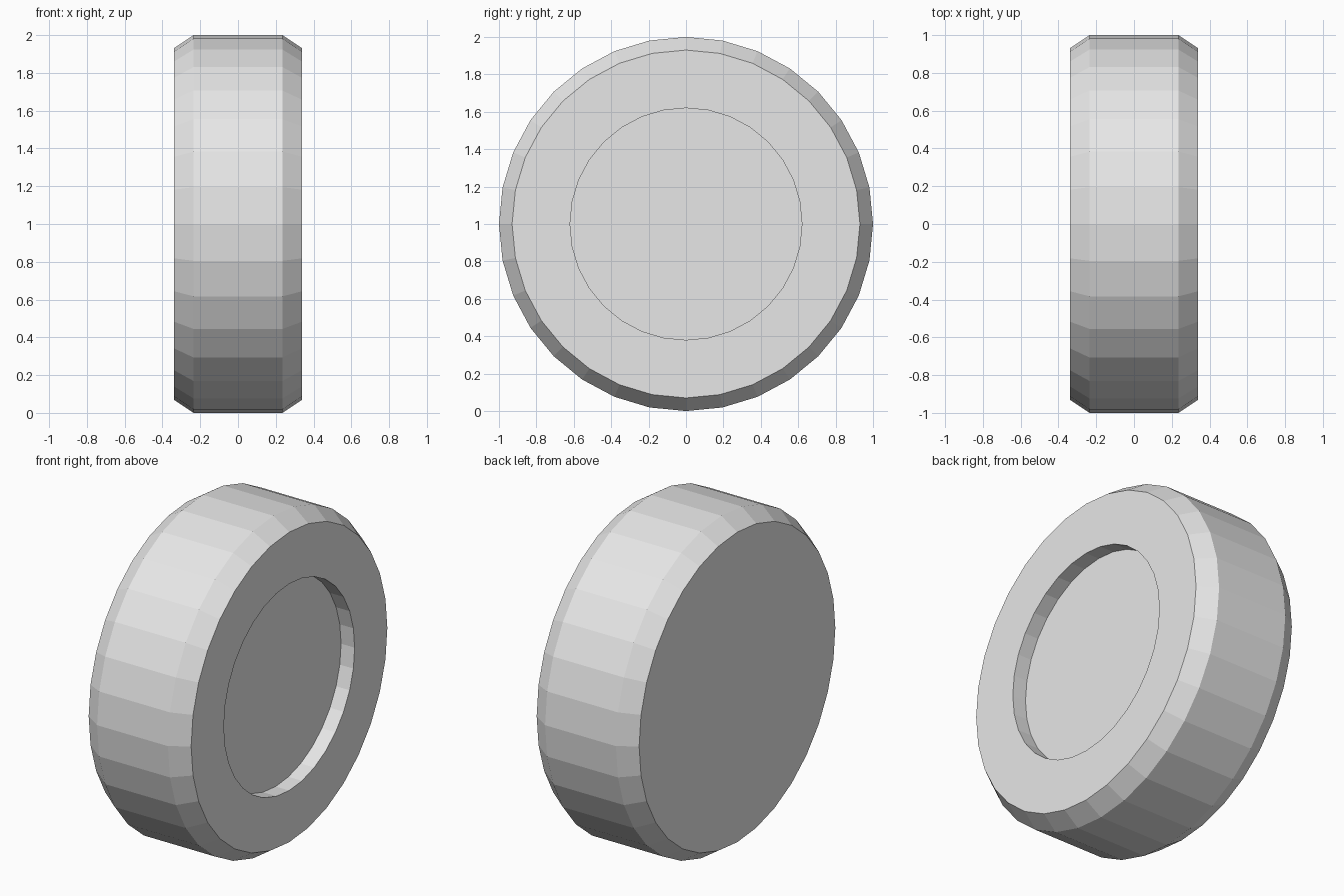
import bpy
import bmesh
from math import cos, sin, tau

SIDES = 32
HALF_WIDTH = 0.34      # half thickness along x
TREAD_HALF = 0.235     # half width of the flat tread
FACE_RADIUS = 0.93
HUB_RADIUS = 0.62
HUB_DEPTH = 0.09

cube = bpy.data.objects.get("Cube")
if cube:
    bpy.data.objects.remove(cube, do_unlink=True)

# Plain grey material
grey = bpy.data.materials.new("light_grey")
grey.use_nodes = True
colour = (0.8, 0.8, 0.8, 1)
grey.diffuse_color = colour
grey.node_tree.nodes["Principled BSDF"].inputs["Base Color"].default_value = colour


def ring(bm, x, radius):
    """Circle of vertices around the wheel axle."""
    angles = [tau * i / SIDES for i in range(SIDES)]
    return [bm.verts.new((x, radius * cos(a), 1 + radius * sin(a))) for a in angles]


# Cross-section (x, radius): plain back, bevelled tread, recessed hub
profile = [
    (-HALF_WIDTH, FACE_RADIUS),
    (-TREAD_HALF, 1),
    (TREAD_HALF, 1),
    (HALF_WIDTH, FACE_RADIUS),
    (HALF_WIDTH, HUB_RADIUS),
    (HALF_WIDTH - HUB_DEPTH, HUB_RADIUS),
]

bm = bmesh.new()
rings = [ring(bm, x, r) for x, r in profile]
for a, b in zip(rings, rings[1:]):
    for i in range(SIDES):
        j = (i + 1) % SIDES
        bm.faces.new((a[i], a[j], b[j], b[i]))

# Back disc and hub floor
bm.faces.new(rings[0])
bm.faces.new(rings[-1])
bmesh.ops.recalc_face_normals(bm, faces=bm.faces)

mesh = bpy.data.meshes.new("wheel")
bm.to_mesh(mesh)
bm.free()
mesh.materials.append(grey)
wheel = bpy.data.objects.new("wheel", mesh)
bpy.context.collection.objects.link(wheel)
